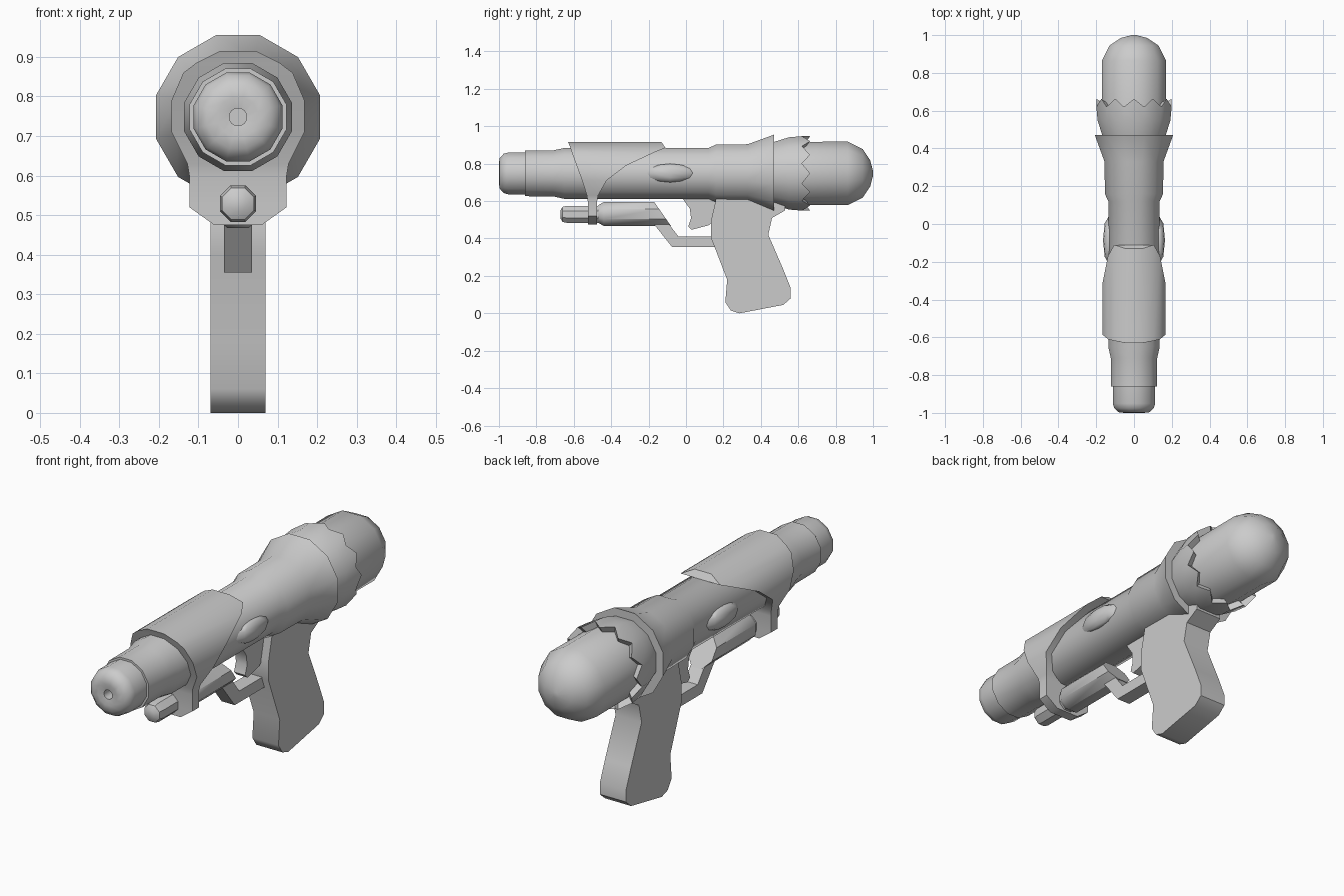
import bpy, bmesh, math
from mathutils import Matrix

cube = bpy.data.objects.get("Cube")
if cube:
    bpy.data.objects.remove(cube, do_unlink=True)

AXIS = 0.748  # height of the barrel axis

grey = bpy.data.materials.new("plain grey")
grey.use_nodes = True
grey.diffuse_color = (0.6, 0.6, 0.6, 1)
grey.node_tree.nodes["Principled BSDF"].inputs["Base Color"].default_value = (0.6, 0.6, 0.6, 1)


def finish(name, bm, smooth=True):
    bmesh.ops.recalc_face_normals(bm, faces=bm.faces)
    mesh = bpy.data.meshes.new(name)
    bm.to_mesh(mesh)
    bm.free()
    mesh.materials.append(grey)
    obj = bpy.data.objects.new(name, mesh)
    bpy.context.collection.objects.link(obj)
    bpy.ops.object.select_all(action='DESELECT')
    obj.select_set(True)
    bpy.context.view_layer.objects.active = obj
    if smooth:
        bpy.ops.object.shade_smooth_by_angle(angle=math.radians(40))
    return obj


def lathe(name, profile, height=AXIS, sides=12, bevel_back=0.0):
    """Turn (y, flat-to-centre radius) pairs round the y axis, flat side up."""
    bm = bmesh.new()
    rings = []
    for i, (y, r) in enumerate(profile):
        r /= math.cos(math.pi / sides)
        slant = bevel_back if i == len(profile) - 1 else 0
        ring = []
        for k in range(sides):
            a = math.tau * (k + 0.5) / sides
            z = r * math.sin(a)
            ring.append(bm.verts.new((r * math.cos(a), y - slant * z, height + z)))
        rings.append(ring)
    for a, b in zip(rings, rings[1:]):
        for k in range(sides):
            j = (k + 1) % sides
            bm.faces.new((a[k], a[j], b[j], b[k]))
    bm.faces.new(rings[0])
    bm.faces.new(rings[-1])
    return finish(name, bm)


def plate(name, outline, half_width):
    """Extrude a (y, z) side outline across x."""
    bm = bmesh.new()
    face = bm.faces.new([bm.verts.new((-half_width, y, z)) for y, z in outline])
    new = bmesh.ops.extrude_face_region(bm, geom=[face])["geom"]
    verts = [v for v in new if isinstance(v, bmesh.types.BMVert)]
    bmesh.ops.translate(bm, verts=verts, vec=(2 * half_width, 0, 0))
    return finish(name, bm)


# Nozzle with a small bore, main barrel and rear tank
lathe("nozzle", [(-.93, .022), (-.995, .022), (-1, .05), (-.997, .08), (-.975, .105),
                 (-.95, .112), (-.8, .112)])
lathe("barrel", [(-.86, .11), (-.86, .122), (-.71, .123), (-.65, .136), (.12, .136),
                 (.16, .154), (.33, .156), (.47, .207), (.47, .15)])
lathe("tank", [(.5, .168), (.865, .17), (.945, .13), (.985, .07), (1, .012)])

# Collar with a zigzag rear rim
bm = bmesh.new()
rings = []
for y, r, tooth in ((.46, .165, 0), (.55, .193, 0), (.62, .199, .043), (.61, .165, .03)):
    ring = []
    for k in range(24):
        a = math.tau * k / 24
        rr = r if k % 2 == 0 else r / math.cos(math.pi / 12)
        ring.append(bm.verts.new((rr * math.cos(a), y + (tooth if k % 2 == 0 else 0),
                                  AXIS + rr * math.sin(a))))
    rings.append(ring)
for a, b in zip(rings, rings[1:]):
    for k in range(24):
        j = (k + 1) % 24
        bm.faces.new((a[k], a[j], b[j], b[k]))
finish("zigzag_collar", bm)

# Saddle over the barrel, narrowing to a clamp below: z, half width, front y, rear y
rows = [(.915, .045, -.63, -.13), (.885, .105, -.618, -.11), (.86, .138, -.61, -.17),
        (.79, .168, -.585, -.32), (.71, .168, -.555, -.425), (.63, .128, -.53, -.47),
        (.60, .123, -.525, -.475), (.52, .123, -.525, -.475), (.475, .06, -.525, -.475)]
bm = bmesh.new()
rings = [[bm.verts.new(p) for p in ((-w, f, z), (w, f, z), (w, r, z), (-w, r, z))]
         for z, w, f, r in rows]
for a, b in zip(rings, rings[1:]):
    for k in range(4):
        j = (k + 1) % 4
        bm.faces.new((a[k], a[j], b[j], b[k]))
bm.faces.new(rings[0])
bm.faces.new(rings[-1])
finish("saddle_clamp", bm)

# Lower tube held by the clamp
lathe("lower_nub", [(-.672, .02), (-.66, .04), (-.635, .046), (-.4, .046)], .529, 8)
lathe("lower_tube", [(-.47, .046), (-.44, .064), (-.125, .064)], .531, 8, bevel_back=.7)

# Grip, trigger and guard
plate("grip", [(.16, .65), (.16, .61), (.135, .5), (.135, .4), (.22, .18), (.21, .06),
               (.24, .015), (.285, 0), (.52, .045), (.56, .08), (.56, .135), (.52, .235),
               (.44, .42), (.46, .51), (.53, .55), (.53, .64)], .07)
plate("trigger", [(-.03, .63), (.02, .56), (.027, .51), (.012, .465), (.03, .447),
                  (.12, .47), (.16, .5), (.16, .63)], .03)
plate("trigger_guard", [(-.17, .475), (-.075, .355), (.17, .355), (.17, .41),
                        (-.04, .41), (-.09, .475)], .035)

# Oval bosses on both sides
for side, sx in (("left", 1), ("right", -1)):
    bm = bmesh.new()
    bmesh.ops.create_uvsphere(bm, u_segments=8, v_segments=6, radius=1)
    bmesh.ops.transform(bm, verts=bm.verts, matrix=Matrix.Translation((sx * .134, -.085, .75))
                        @ Matrix.Diagonal((.03, .125, .05, 1)))
    finish(side + "_boss", bm)
